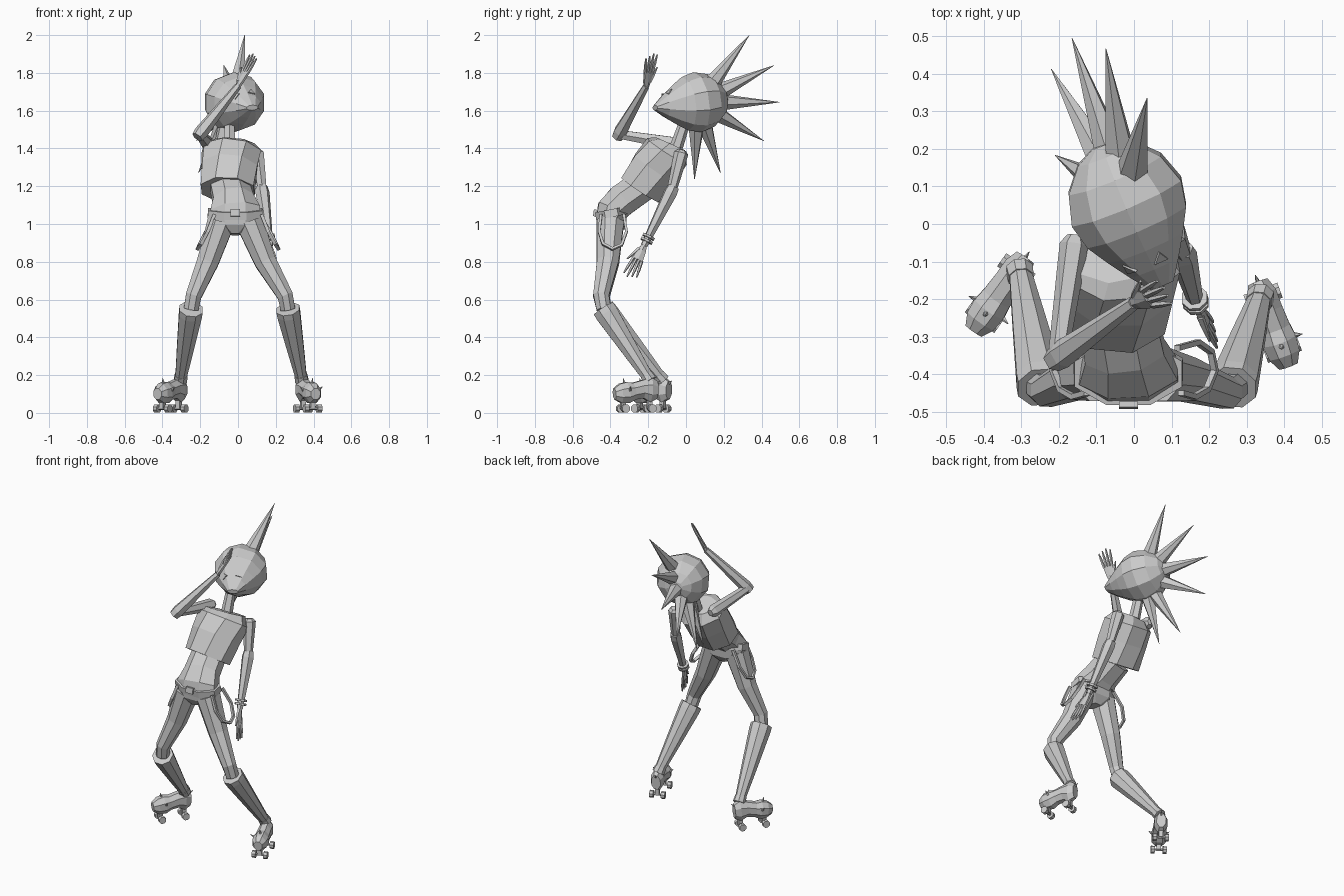
import bpy
import bmesh
from math import cos, sin, pi
from mathutils import Vector
from mathutils.bvhtree import BVHTree

default = bpy.data.objects.get("Cube")
if default:
    bpy.data.objects.remove(default)

COLOUR = (0.6, 0.6, 0.6, 1)
grey = bpy.data.materials.new("plain grey")
grey.use_nodes = True
grey.diffuse_color = COLOUR
for node in grey.node_tree.nodes:
    if node.type == 'BSDF_PRINCIPLED':
        node.inputs["Base Color"].default_value = COLOUR

X = Vector((1, 0, 0))
Z = Vector((0, 0, 1))


def tube(name, points, radii, sides=8, hint=X, end_hint=None, phase=0.5):
    """Loft rings along a path; a radius is one number or (along hint, across)."""
    points = [Vector(p) for p in points]
    last = len(points) - 1
    bm = bmesh.new()
    rings = []
    for i, centre in enumerate(points):
        tangent = (points[min(i + 1, last)] - points[max(i - 1, 0)]).normalized()
        u = Vector(hint).lerp(Vector(end_hint or hint), i / last)
        u = (u - tangent * u.dot(tangent)).normalized()
        v = tangent.cross(u)
        r = radii[i]
        ru, rv = r if isinstance(r, tuple) else (r, r)
        ring = []
        for k in range(sides):
            a = 2 * pi * (k + phase) / sides
            ring.append(bm.verts.new(centre + u * ru * cos(a) + v * rv * sin(a)))
        rings.append(ring)
    for low, high in zip(rings, rings[1:]):
        for k in range(sides):
            n = (k + 1) % sides
            bm.faces.new((low[k], low[n], high[n], high[k]))
    bm.faces.new(rings[0])
    bm.faces.new(rings[-1])
    bmesh.ops.recalc_face_normals(bm, faces=bm.faces)
    mesh = bpy.data.meshes.new(name)
    bm.to_mesh(mesh)
    bm.free()
    mesh.materials.append(grey)
    obj = bpy.data.objects.new(name, mesh)
    bpy.context.collection.objects.link(obj)
    return obj


def spike(name, base, tip, radius, sides=6):
    return tube(name, [base, tip], [radius, 0.001], sides, hint=(1, 0.3, 0.2))


def hand(name, wrist, direction, side, thumb):
    """Flat palm with four fanned fingers and a thumb."""
    wrist = Vector(wrist)
    d = Vector(direction).normalized()
    s = Vector(side)
    s = (s - d * s.dot(d)).normalized()
    tube(name + "_palm", [wrist, wrist + d * 0.03, wrist + d * 0.085],
         [(0.016, 0.014), (0.026, 0.013), (0.034, 0.011)], 6, s)
    for i in range(4):
        o = i - 1.5
        length = 0.193 - 0.01 * abs(o + thumb * -0.5)
        root = wrist + d * 0.08 + s * o * 0.016
        tip = wrist + d * length + s * o * 0.024
        tube(f"{name}_finger_{i + 1}", [root, root.lerp(tip, 0.6), tip],
             [0.009, 0.008, 0.004], 5, s)
    root = wrist + d * 0.025 + s * thumb * 0.018
    tip = wrist + d * 0.105 + s * thumb * 0.052
    tube(name + "_thumb", [root, root.lerp(tip, 0.5), tip], [0.011, 0.009, 0.004], 5, s)


# Head, tipped back so that the flattened chin points forward
skull = Vector((-0.02, 0.06, 1.645))
chin = Vector((0.39, -0.915, -0.12)).normalized()
head_rings = [(-0.165, 0.03, 0.03), (-0.14, 0.085, 0.085), (-0.08, 0.14, 0.14),
              (0, 0.166, 0.16), (0.07, 0.15, 0.143), (0.13, 0.114, 0.106),
              (0.19, 0.074, 0.062), (0.245, 0.034, 0.014)]
head = tube("head", [skull + chin * t for t, ru, rv in head_rings],
            [(ru, rv) for t, ru, rv in head_rings], 10)

# Triangular eyes laid on the face
surface = BVHTree.FromPolygons([v.co.copy() for v in head.data.vertices],
                               [tuple(p.vertices) for p in head.data.polygons])
for name, spot in (("left_eye", (0.065, -0.085, 1.69)), ("right_eye", (-0.005, -0.105, 1.67))):
    place, normal = surface.find_nearest(Vector(spot))[:2]
    tube(name, [place - normal * 0.002, place + normal * 0.005],
         [0.024, 0.022], 3, -chin, phase=0)

# Fan of hair spikes
tips = [(0.035, 0.335, 2.0), (-0.075, 0.467, 1.84), (-0.165, 0.495, 1.645),
        (-0.22, 0.412, 1.44), (-0.21, 0.183, 1.27), (-0.16, 0.045, 1.235)]
for i, tip in enumerate(tips):
    out = (Vector(tip) - skull).normalized()
    spike(f"hair_spike_{i + 1}", skull + out * 0.12, tip, 0.046)

# Neck, shirt, midriff
tube("neck", [(-0.045, -0.05, 1.41), (-0.045, -0.01, 1.53)], [0.035, 0.03], 6)
tube("shirt",
     [(-0.055, -0.24, 1.18), (-0.045, -0.165, 1.295), (-0.035, -0.1, 1.385),
      (-0.035, -0.082, 1.425)],
     [(0.152, 0.127), (0.158, 0.137), (0.165, 0.128), (0.13, 0.08)],
     8, (1, 0, 0.12), (1, 0.1, -0.3))
tube("midriff",
     [(-0.015, -0.395, 1.035), (-0.015, -0.393, 1.07), (-0.025, -0.34, 1.125),
      (-0.045, -0.235, 1.2)],
     [(0.146, 0.086), (0.142, 0.088), (0.115, 0.092), (0.11, 0.092)])

# Belt, buckle and pelvis
MID = -0.015
tube("belt", [(MID, -0.392, 1.037), (MID, -0.4, 1.077)], [(0.158, 0.092), (0.155, 0.09)])
tube("buckle", [(MID, -0.475, 1.058), (MID, -0.49, 1.06)], [(0.036, 0.026)] * 2, 4)
tube("pelvis", [(MID, -0.395, 1.05), (MID, -0.395, 0.99), (MID, -0.4, 0.945)],
     [(0.15, 0.088), (0.14, 0.083), (0.04, 0.05)])

# Strap loops hanging from the belt
loop = [(0.125, -0.45, 1.05), (0.16, -0.46, 0.96), (0.195, -0.44, 0.895),
        (0.215, -0.39, 0.868), (0.205, -0.34, 0.89), (0.17, -0.315, 0.96),
        (0.115, -0.33, 1.05)]
for name, sign in (("left", 1), ("right", -1)):
    path = [(x * sign, y, z) for x, y, z in loop]
    tube(name + "_strap_loop", path, [(0.012, 0.01)] * len(path), 4, (0.88 * sign, 0, 0.47))


def skate(name, heel, toe):
    """Chunky shoe with an arched sole, four small wheels and studs."""
    heel = Vector(heel)
    f = (Vector(toe) - heel).normalized()
    s = f.cross(Z)

    def at(along, up, across=0.0):
        return heel + f * along + Z * up + s * across

    tube(name + "_shoe",
         [at(0, 0.12), at(0.035, 0.122), at(0.08, 0.125), at(0.13, 0.115),
          at(0.165, 0.108), at(0.205, 0.103), at(0.238, 0.1)],
         [(0.03, 0.05), (0.042, 0.07), (0.042, 0.052), (0.045, 0.048),
          (0.05, 0.06), (0.046, 0.055), (0.028, 0.032)], 8, s)
    for along in (0.04, 0.19):
        tube(name + "_axle", [at(along, 0.024, -0.04), at(along, 0.024, 0.04)],
             [0.008] * 2, 6, f)
        tube(name + "_truck", [at(along, 0.022), at(along, 0.07)], [0.018] * 2, 4, f)
        for across in (-0.036, 0.036):
            tube(name + "_wheel",
                 [at(along, 0.023, across - 0.012), at(along, 0.023, across + 0.012)],
                 [0.023] * 2, 8, f)
    for across in (-1, 1):
        spike(name + "_side_stud", at(0.165, 0.12, across * 0.04),
              at(0.17, 0.14, across * 0.064), 0.01, 5)
    spike(name + "_toe_stud", at(0.18, 0.15), at(0.19, 0.185), 0.01, 5)
    spike(name + "_heel_stud", at(0.01, 0.15), at(-0.02, 0.17), 0.01, 5)


# Legs: thigh, flared boot leg and roller skate
legs = {
    "right": [(-0.09, -0.4, 1.01), (-0.16, -0.41, 0.8), (-0.235, -0.445, 0.62),
              (-0.248, -0.435, 0.55), (-0.305, -0.12, 0.17)],
    "left": [(0.06, -0.4, 1.01), (0.145, -0.415, 0.8), (0.25, -0.45, 0.62),
             (0.264, -0.435, 0.55), (0.338, -0.19, 0.17)],
}
for name, (hip, mid, knee, shin, ankle) in legs.items():
    tube(name + "_thigh", [hip, mid, knee, shin], [0.078, 0.062, 0.045, 0.042])
    top, end = Vector(shin), Vector(ankle)
    tube(name + "_boot_leg", [top, top.lerp(end, 0.07), top.lerp(end, 0.55), end],
         [0.066, 0.066, 0.048, 0.03], 8)
    tube(name + "_ankle_cuff", [top.lerp(end, 0.92), end], [0.036, 0.038], 8)
skate("right_skate", (-0.29, -0.09, 0), (-0.42, -0.275, 0))
skate("left_skate", (0.33, -0.155, 0), (0.41, -0.375, 0))

# Arms: upper arm with a rounded shoulder, forearm with a wide elbow
arms = {
    "right": [(-0.16, -0.055, 1.425), (-0.203, -0.355, 1.475), (0.0, -0.21, 1.73)],
    "left": [(0.102, -0.025, 1.375), (0.128, -0.075, 1.18), (0.168, -0.222, 0.885)],
}
for name, joints in arms.items():
    shoulder, elbow, wrist = [Vector(p) for p in joints]
    tube(name + "_upper_arm",
         [shoulder.lerp(elbow, -0.08), shoulder, shoulder.lerp(elbow, 0.2), elbow],
         [0.022, 0.038, 0.036, 0.026], 6, (1, 0.2, 0.5))
    tube(name + "_forearm",
         [elbow.lerp(wrist, -0.06), elbow.lerp(wrist, 0.05), wrist],
         [0.032, 0.038, 0.019], 6, (1, -0.3, 0.2))

# Bracelets on the lowered wrist
elbow, wrist = [Vector(p) for p in arms["left"][1:]]
for i, t in enumerate((0.82, 0.89)):
    tube(f"bracelet_{i + 1}", [elbow.lerp(wrist, t), elbow.lerp(wrist, t + 0.04)],
         [0.036] * 2, 8)

# Hands
hand("right_hand", arms["right"][2], (0.085, 0.03, 0.165), (0.6, -0.7, 0), -1)
hand("left_hand", arms["left"][2], (0.055, -0.085, -0.18), (0.1, -0.88, 0.47), 1)
